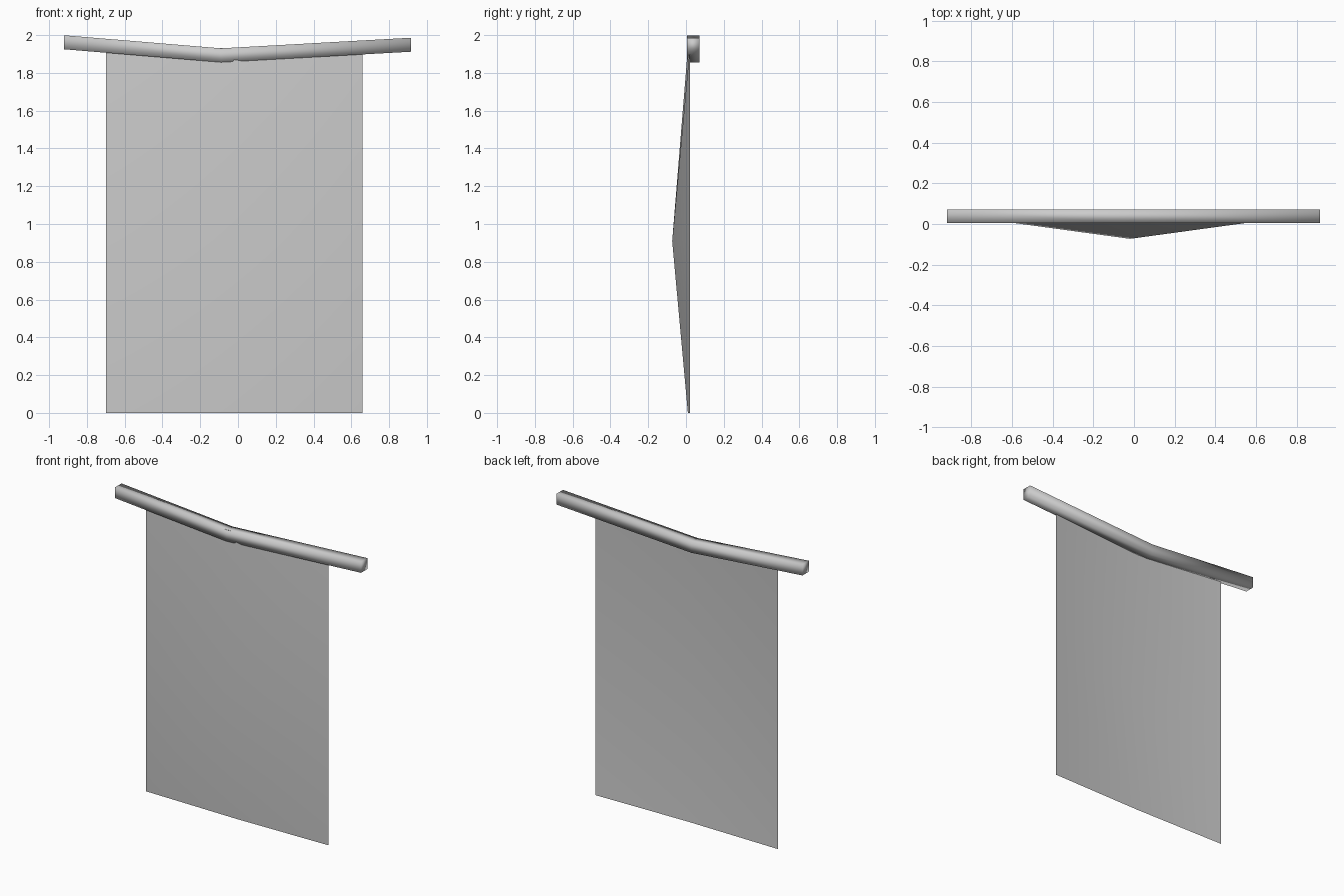
import bpy

cube = bpy.data.objects.get("Cube")
if cube:
    bpy.data.objects.remove(cube)

# One plain grey for cloth and pole
grey = bpy.data.materials.new("plain grey")
grey.use_nodes = True
color = (0.6, 0.6, 0.6, 1)
grey.diffuse_color = color
grey.node_tree.nodes["Principled BSDF"].inputs["Base Color"].default_value = color


def make_part(name, verts, faces):
    mesh = bpy.data.meshes.new(name)
    mesh.from_pydata(verts, [], faces)
    mesh.materials.append(grey)
    mesh.shade_smooth()
    mesh.update()
    obj = bpy.data.objects.new(name, mesh)
    bpy.context.collection.objects.link(obj)
    return obj


# Sagging square pole: one square ring per station, closed at both ends
stations = [(-0.92, 1.962), (-0.09, 1.893), (0.915, 1.949)]
section = [(0.005, -0.037), (0.072, -0.037), (0.072, 0.037), (0.005, 0.037)]
verts = [(x, y, z + dz) for x, z in stations for y, dz in section]
faces = [(4 * s + i, 4 * s + 4 + i, 4 * s + 4 + (i + 1) % 4, 4 * s + (i + 1) % 4)
         for s in range(2) for i in range(4)]
faces += [(0, 1, 2, 3), (11, 10, 9, 8)]
make_part("pole", verts, faces)

# Hanging cloth: a thin sheet whose middle billows forward
columns = [-0.70, -0.02, 0.66]
rows = [0.0, 0.91, 1.932]
verts = []
for r, z in enumerate(rows):
    for c, x in enumerate(columns):
        y = 0.02
        if c == 1:
            y = -0.073 if r == 1 else 0.01
        verts.append((x, y, z))
faces = [(3 * r + c, 3 * r + c + 1, 3 * r + c + 4, 3 * r + c + 3)
         for r in range(2) for c in range(2)]
make_part("cloth", verts, faces)
